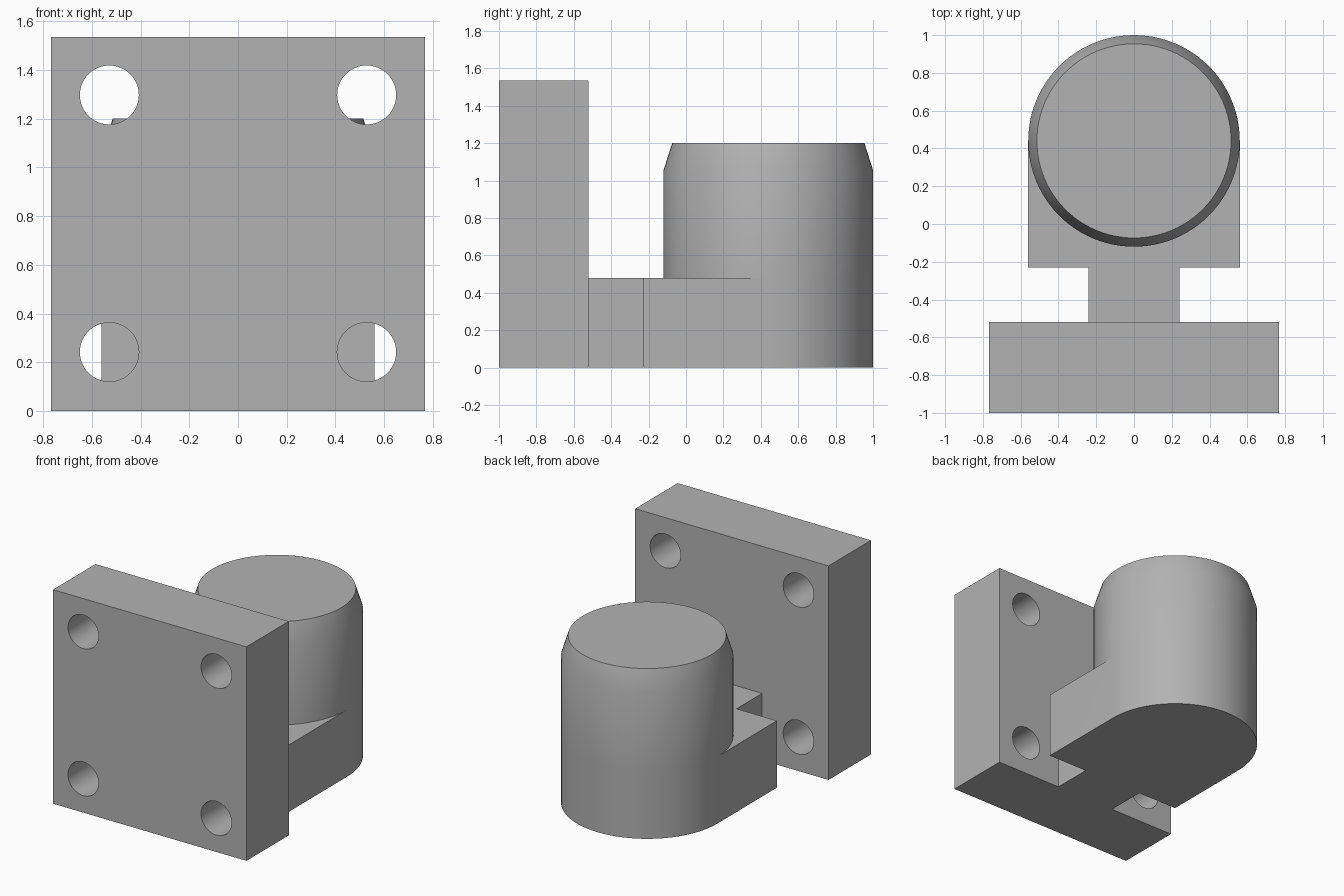
import bpy, bmesh, math

if "Cube" in bpy.data.objects:
    bpy.data.objects.remove(bpy.data.objects["Cube"])

grey = bpy.data.materials.new("plain grey")
grey.diffuse_color = (0.45, 0.45, 0.45, 1)
grey.use_nodes = True
grey.node_tree.nodes["Principled BSDF"].inputs["Base Color"].default_value = grey.diffuse_color


def finish(name, bm):
    bmesh.ops.recalc_face_normals(bm, faces=bm.faces)
    mesh = bpy.data.meshes.new(name)
    bm.to_mesh(mesh)
    bm.free()
    obj = bpy.data.objects.new(name, mesh)
    bpy.context.collection.objects.link(obj)
    mesh.materials.append(grey)
    return obj


def boolean(target, other, operation):
    mod = target.modifiers.new(operation.lower(), 'BOOLEAN')
    mod.operation, mod.solver, mod.object = operation, 'EXACT', other
    bpy.context.view_layer.objects.active = target
    bpy.ops.object.modifier_apply(modifier=mod.name)
    bpy.data.objects.remove(other, do_unlink=True)


# Upright mounting plate
PLATE_X, PLATE_BACK, PLATE_TOP = 0.767, -0.52, 1.535
bpy.ops.mesh.primitive_cube_add(size=1, location=(0, (PLATE_BACK - 1) / 2, PLATE_TOP / 2))
plate = bpy.context.object
plate.name = "mounting_bracket"
plate.scale = (2 * PLATE_X, PLATE_BACK + 1, PLATE_TOP)
bpy.ops.object.transform_apply(location=True, rotation=False, scale=True)
plate.data.materials.append(grey)

# Four bolt holes through the plate
for x in (-0.528, 0.528):
    for z in (0.242, 1.297):
        bpy.ops.mesh.primitive_cylinder_add(vertices=48, radius=0.121, depth=1,
                                            location=(x, -0.76, z), rotation=(math.pi / 2, 0, 0))
        hole = bpy.context.object
        hole.data.materials.append(grey)
        hole.hide_render = True
        boolean(plate, hole, 'DIFFERENCE')

# Foot with neck, blending tangentially into the round post
N, R, R_TOP, CY = 96, 0.56, 0.514, 0.44
LEDGE, SHOULDER, TOP = 0.48, 1.055, 1.20
bm = bmesh.new()


def ring(radius, z):
    return [bm.verts.new((radius * math.cos(2 * math.pi * i / N),
                          CY + radius * math.sin(2 * math.pi * i / N), z)) for i in range(N)]


def bridge(a, b, closed=True):
    for i in range(len(a) if closed else len(a) - 1):
        j = (i + 1) % len(a)
        bm.faces.new((a[i], a[j], b[j], b[i]))


ledge, shoulder, top = ring(R, LEDGE), ring(R, SHOULDER), ring(R_TOP, TOP)
bridge(ledge, shoulder)
bridge(shoulder, top)
bm.faces.new(top)

front = [(-R, -0.23), (-0.24, -0.23), (-0.24, -0.6), (0.24, -0.6), (0.24, -0.23), (R, -0.23)]
foot_top = [bm.verts.new((x, y, LEDGE)) for x, y in front]
half = ledge[:N // 2 + 1]
outline = half + foot_top
floor = [bm.verts.new((v.co.x, v.co.y, 0)) for v in outline]
bridge(floor, outline)
bm.faces.new(floor)
bm.faces.new(foot_top + [ledge[0]] + ledge[:N // 2 - 1:-1])
post = finish("foot_and_post", bm)
boolean(plate, post, 'UNION')

# Smooth the round walls, keep the edges crisp
bpy.ops.object.select_all(action='DESELECT')
plate.select_set(True)
bpy.context.view_layer.objects.active = plate
bpy.ops.object.shade_smooth_by_angle(angle=math.radians(30))
